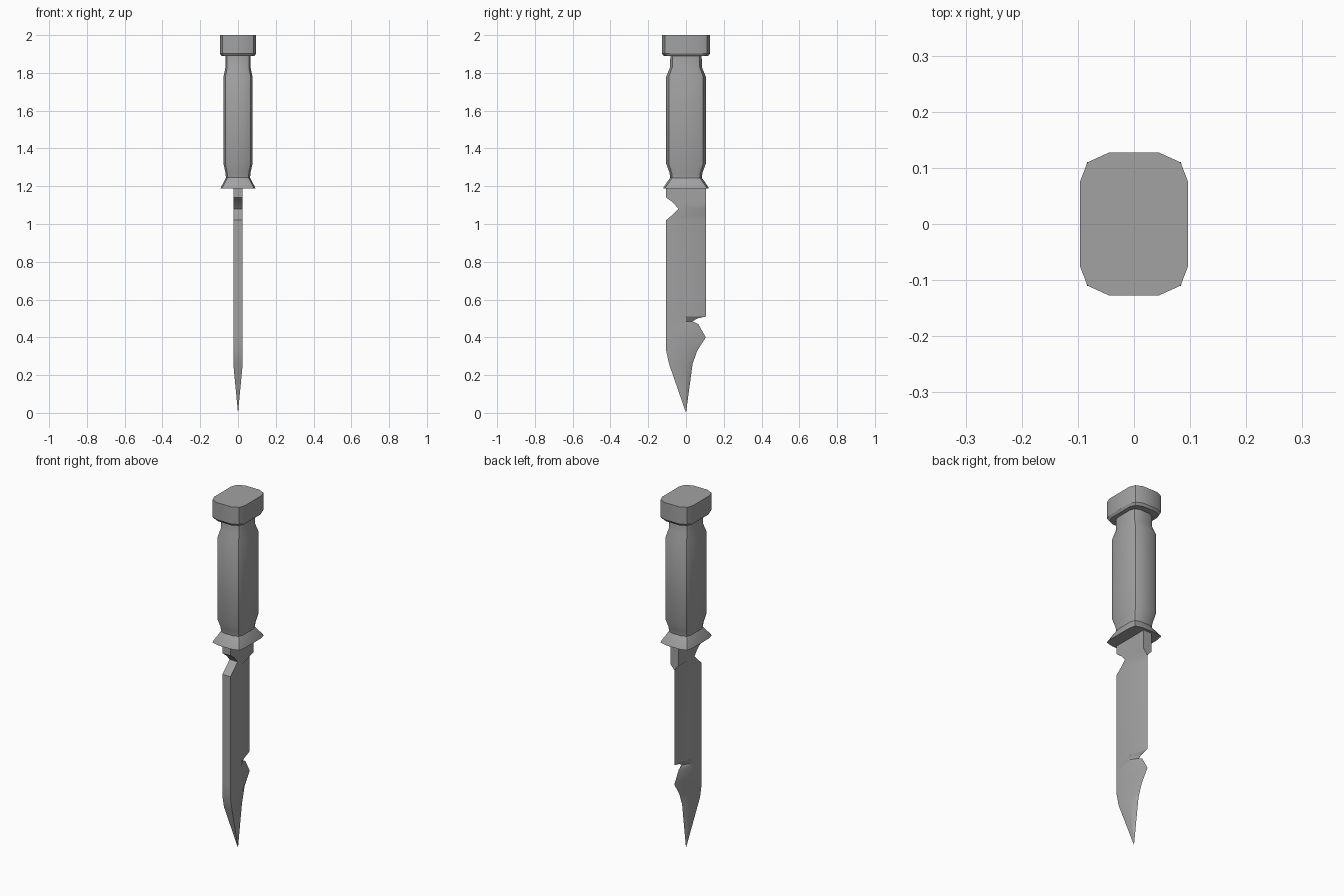
import bpy
import bmesh
import math

cube = bpy.data.objects.get("Cube")
if cube:
    bpy.data.objects.remove(cube, do_unlink=True)

# One plain grey for the whole knife
grey = bpy.data.materials.new("steel grey")
grey.use_nodes = True
colour = (0.36, 0.36, 0.36, 1)
grey.diffuse_color = colour
grey.node_tree.nodes["Principled BSDF"].inputs["Base Color"].default_value = colour


def loft(name, rings):
    """Skin a stack of equal-length rings, cap both ends, smooth by angle."""
    bm = bmesh.new()
    loops = [[bm.verts.new(p) for p in ring] for ring in rings]
    for low, high in zip(loops, loops[1:]):
        for i in range(len(low)):
            j = (i + 1) % len(low)
            bm.faces.new((low[i], low[j], high[j], high[i]))
    bm.faces.new(loops[0][::-1])
    bm.faces.new(loops[-1])
    bmesh.ops.remove_doubles(bm, verts=bm.verts, dist=0.0001)
    bmesh.ops.recalc_face_normals(bm, faces=bm.faces)
    mesh = bpy.data.meshes.new(name)
    bm.to_mesh(mesh)
    bm.free()
    mesh.materials.append(grey)
    obj = bpy.data.objects.new(name, mesh)
    bpy.context.collection.objects.link(obj)
    bpy.ops.object.select_all(action="DESELECT")
    obj.select_set(True)
    bpy.context.view_layer.objects.active = obj
    bpy.ops.object.shade_smooth_by_angle(angle=math.radians(30))
    return obj


def section(z, rx, ry, corner=0.865):
    """Twelve-sided rounded rectangle."""
    q = [(rx, 0.6 * ry), (corner * rx, corner * ry), (0.47 * rx, ry)]
    half = q + [(-x, y) for x, y in reversed(q)]
    return [(x, y, z) for x, y in half + [(-x, -y) for x, y in half]]


def blade_section(z, back, edge, t, e):
    """Flat spine half, then a bevel from the middle to the edge."""
    side = [(t, back), (t, 0), (e, edge)]
    return [(x, y, z) for x, y in side + [(-x, y) for x, y in reversed(side)]]


# Blade: height, spine y, edge y, half thickness, edge half thickness
W, T = 0.105, 0.025
blade_rows = [
    (0, 0, 0, 0, 0),
    (0.26, -0.09, 0.035, T, 0),
    (0.33, -W, 0.06, T, 0),
    (0.40, -W, W, T, 0),
    (0.47, -W, 0.065, T, 0),
    (0.485, -W, 0.035, T, 0),
    (0.50, -W, 0.06, T, 0),
    (0.51, -W, W, T, 0),
    (1.02, -W, W, T, 0),
    (1.05, -0.07, W, T, 0),
    (1.08, -0.04, W, T, T),
    (1.115, -0.07, W, T, T),
    (1.14, -W, W, T, T),
    (1.20, -W, W, T, T),
]
loft("blade", [blade_section(*row) for row in blade_rows])

# Flared guard
loft("guard", [section(1.187, 0.092, 0.121, 0.91),
               section(1.195, 0.09, 0.118, 0.91),
               section(1.245, 0.064, 0.084)])

# Grip, narrowed at both ends
grip_rows = [(1.24, 0.064, 0.083), (1.27, 0.066, 0.087), (1.32, 0.077, W),
             (1.78, 0.077, W), (1.83, 0.066, 0.084), (1.90, 0.066, 0.083)]
loft("grip", [section(*row) for row in grip_rows])

# Pommel with a small lower chamfer
loft("pommel", [section(1.89, 0.088, 0.118),
                section(1.903, 0.096, 0.127),
                section(2.0, 0.096, 0.127)])
